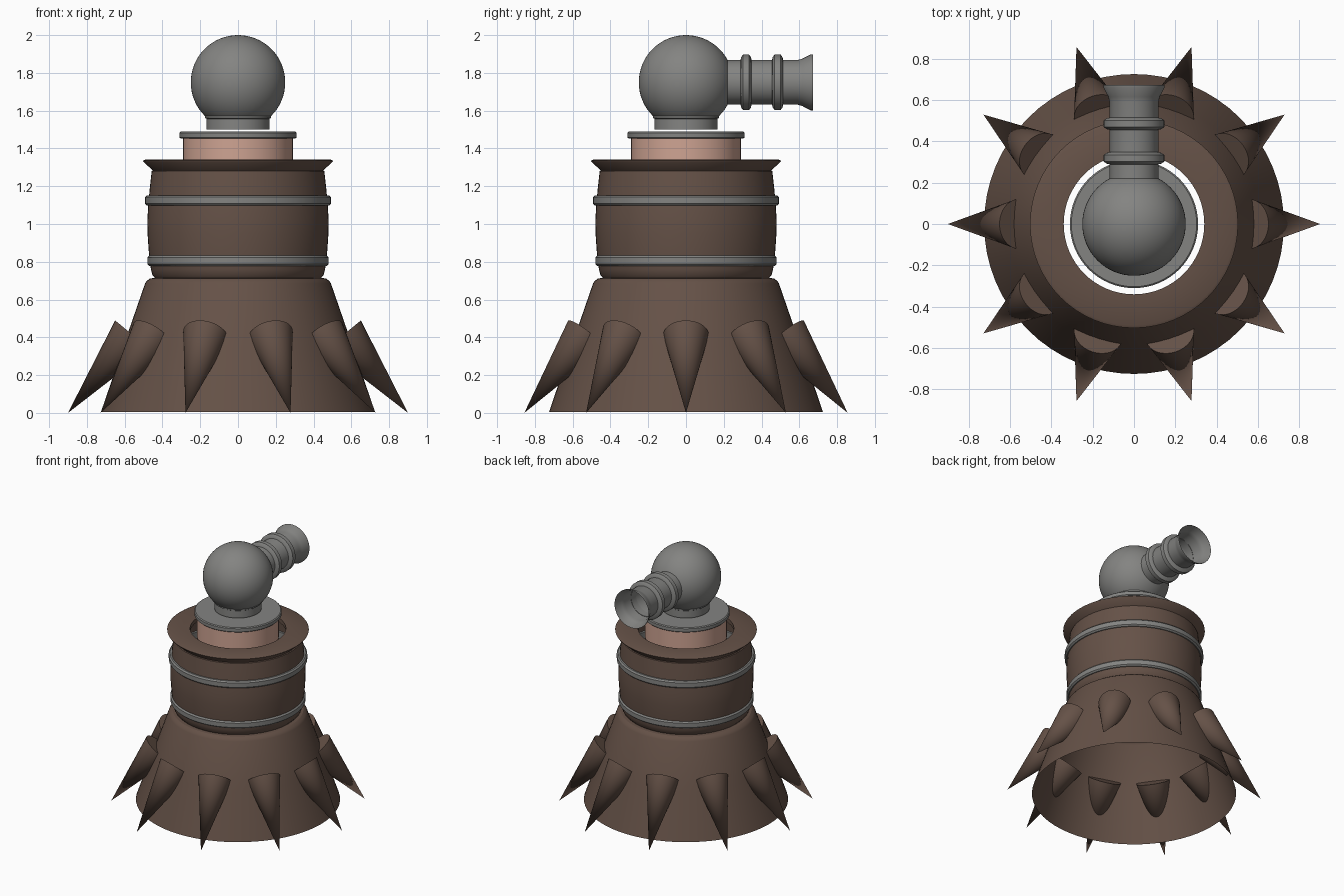
import bpy, math
from mathutils import Matrix, Vector

if "Cube" in bpy.data.objects:
    bpy.data.objects.remove(bpy.data.objects["Cube"])


def material(name, rgb):
    m = bpy.data.materials.new(name)
    m.diffuse_color = (*rgb, 1)
    m.use_nodes = True
    m.node_tree.nodes["Principled BSDF"].inputs["Base Color"].default_value = m.diffuse_color
    return m


BROWN = material("dark_brown", (0.13, 0.083, 0.063))
GREY = material("metal_grey", (0.23, 0.23, 0.222))
PINK = material("warm_pink", (0.62, 0.37, 0.29))


def lathe(name, profile, mat, closed=False, segs=64, matrix=None):
    """Spin (radius, height) points around z; radius 0 makes a pole."""
    verts, rings, faces = [], [], []
    for r, z in profile:
        n = 1 if r == 0 else segs
        rings.append(range(len(verts), len(verts) + n))
        verts += [(r * math.cos(2 * math.pi * i / segs),
                   r * math.sin(2 * math.pi * i / segs), z) for i in range(n)]
    pairs = list(zip(rings, rings[1:])) + ([(rings[-1], rings[0])] if closed else [])
    for a, b in pairs:
        for i in range(segs):
            j = (i + 1) % segs
            f = [a[i % len(a)], a[j % len(a)], b[j % len(b)], b[i % len(b)]]
            faces.append(list(dict.fromkeys(f)))
    me = bpy.data.meshes.new(name)
    me.from_pydata(verts, [], faces)
    if matrix:
        me.transform(matrix)
    me.materials.append(mat)
    ob = bpy.data.objects.new(name, me)
    bpy.context.collection.objects.link(ob)
    bpy.ops.object.select_all(action='DESELECT')
    ob.select_set(True)
    bpy.context.view_layer.objects.active = ob
    bpy.ops.object.shade_smooth_by_angle(angle=math.radians(30))
    return ob


# Open flared skirt
lathe("skirt", [(0.725, 0.005), (0.608, 0.35), (0.492, 0.685), (0.482, 0.7),
                (0.465, 0.712), (0.44, 0.714)], BROWN)

# Hollow barrel with flared rim and open top
lathe("barrel", [(0.44, 0.714), (0.453, 0.73), (0.461, 0.76), (0.472, 0.85),
                 (0.479, 0.95), (0.48, 1.02), (0.475, 1.1), (0.467, 1.19),
                 (0.457, 1.28), (0.45, 1.283), (0.5, 1.328), (0.503, 1.335),
                 (0.49, 1.342), (0.34, 1.342), (0.34, 1.31)], BROWN)

# Rounded hoops around the barrel
for name, z, r in (("lower_hoop", 0.805, 0.48), ("upper_hoop", 1.125, 0.492)):
    lathe(name, [(0.455, z - 0.027), (r - 0.01, z - 0.027), (r, z - 0.017),
                 (r, z + 0.017), (r - 0.01, z + 0.027), (0.455, z + 0.027)],
          GREY, closed=True)

# Neck and its collar
lathe("neck", [(0, 1.28), (0.29, 1.28), (0.29, 1.455), (0, 1.455)], PINK)
lathe("collar", [(0, 1.452), (0.303, 1.452), (0.31, 1.458), (0.31, 1.483),
                 (0.303, 1.489), (0, 1.489)], GREY)

# Ball head on a short foot
ball = [(0.25 * math.sin(math.pi * i / 32), 1.75 - 0.25 * math.cos(math.pi * i / 32))
        for i in range(1, 32)]
lathe("ball_head", [(0, 1.5)] + ball + [(0, 2.0)], GREY)
lathe("head_foot", [(0, 1.5), (0.167, 1.5), (0.167, 1.557), (0.175, 1.562),
                    (0.175, 1.575)], GREY)

# Spout pointing backwards: open tube, flared mouth and two rings
to_back = Matrix.Translation((0, 0, 1.75)) @ Matrix.Rotation(-math.pi / 2, 4, 'X')
lathe("spout", [(0.118, 0.19), (0.118, 0.59), (0.125, 0.615), (0.148, 0.66),
                (0.148, 0.673)], GREY, segs=40, matrix=to_back)
for name, y in (("inner_spout_ring", 0.318), ("outer_spout_ring", 0.485)):
    lathe(name, [(0.115, y - 0.03), (0.133, y - 0.026), (0.147, y - 0.016),
                 (0.147, y + 0.016), (0.133, y + 0.026), (0.115, y + 0.03)],
          GREY, closed=True, segs=40, matrix=to_back)

# Ten spikes: cones through the skirt with tips at the ground
tip, base = Vector((0.9, 0, 0.0)), Vector((0.558, 0, 0.413))
axis = tip - base
place = Matrix.Translation(base) @ axis.to_track_quat('Z', 'Y').to_matrix().to_4x4()
for k in range(10):
    turn = Matrix.Rotation(k * math.pi / 5, 4, 'Z')
    lathe(f"spike_{k + 1}", [(0, 0), (0.12, 0), (0, axis.length)], BROWN,
          segs=32, matrix=turn @ place)
